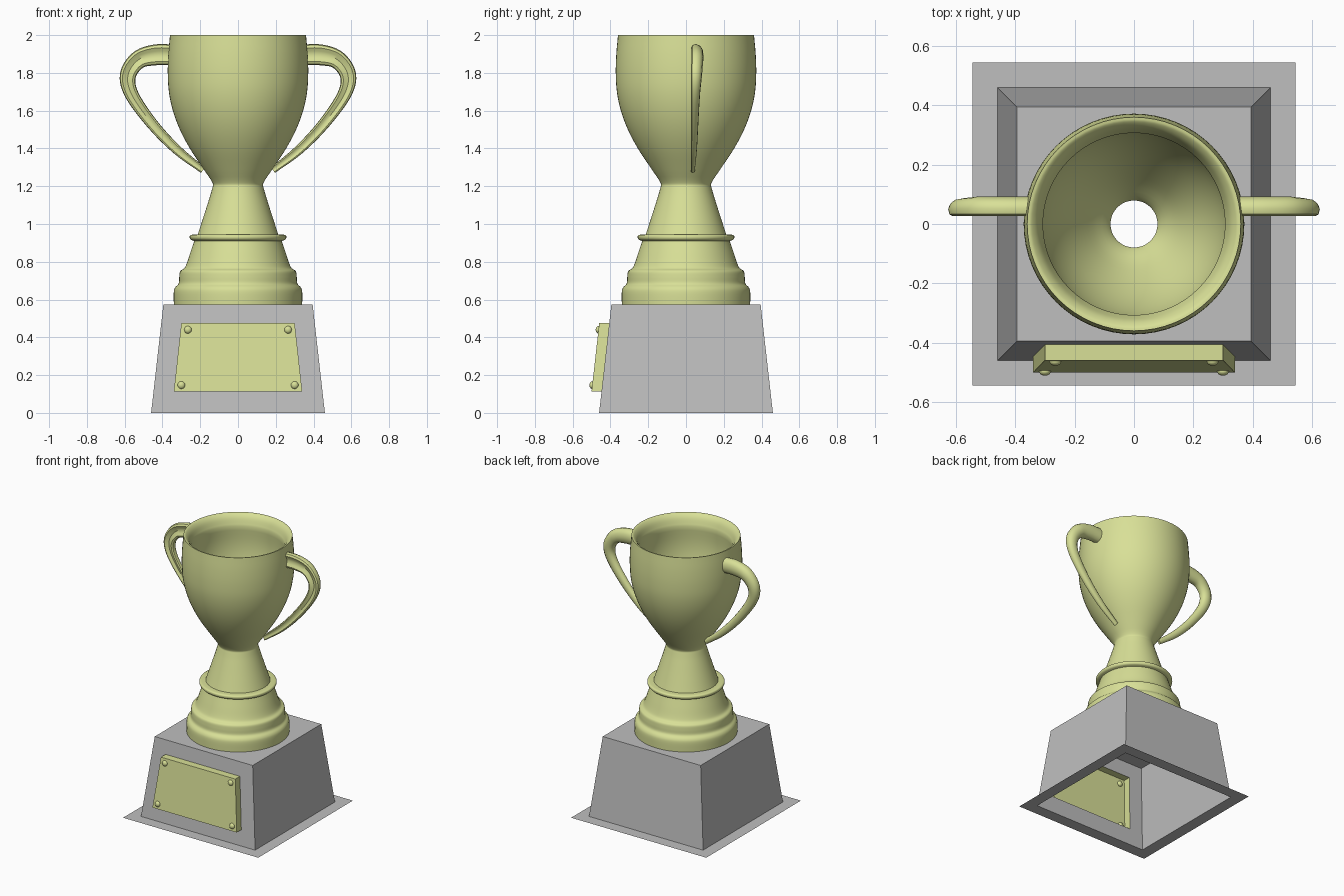
import bpy, bmesh, math
from mathutils import Vector

if "Cube" in bpy.data.objects:
    bpy.data.objects.remove(bpy.data.objects["Cube"])


def material(name, rgb):
    m = bpy.data.materials.new(name)
    m.diffuse_color = (*rgb, 1)
    m.use_nodes = True
    m.node_tree.nodes["Principled BSDF"].inputs["Base Color"].default_value = m.diffuse_color
    return m


GOLD = material("pale_gold", (0.69, 0.745, 0.31))
GREY = material("plinth_grey", (0.52, 0.52, 0.52))


def finish(name, bm, mat, smooth=False):
    me = bpy.data.meshes.new(name)
    bm.to_mesh(me)
    bm.free()
    ob = bpy.data.objects.new(name, me)
    bpy.context.collection.objects.link(ob)
    me.materials.append(mat)
    if smooth:
        bpy.ops.object.select_all(action='DESELECT')
        ob.select_set(True)
        bpy.context.view_layer.objects.active = ob
        bpy.ops.object.shade_smooth_by_angle(angle=math.radians(40))
    return ob


def spline(points, n):
    """Catmull-Rom curve through the points, n steps per span."""
    p = [Vector(q) for q in points]
    p = [2 * p[0] - p[1]] + p + [2 * p[-1] - p[-2]]
    out = []
    for i in range(1, len(p) - 2):
        a, b, c, d = p[i - 1:i + 3]
        for k in range(n):
            t = k / n
            out.append(0.5 * (2 * b + (c - a) * t + (2 * a - 5 * b + 4 * c - d) * t * t
                              + (3 * b - a - 3 * c + d) * t ** 3))
    return out + [p[-2]]


def face(bm, pts, direction):
    """Flat face wound so that it looks towards direction."""
    f = bm.faces.new([bm.verts.new(p) for p in pts])
    f.normal_update()
    if f.normal.dot(Vector(direction)) < 0:
        f.normal_flip()


def square(h, z):
    return [Vector((x * h, y * h, z)) for x, y in ((-1, -1), (1, -1), (1, 1), (-1, 1))]


# Plinth: tapered shell, open below, with a thin flange on the ground
H, B, T = 0.575, 0.46, 0.395
wall_y = lambda z: -(B - (B - T) * z / H)
hole = [Vector((x, wall_y(z), z)) for x, z in
        ((-0.34, 0.112), (0.34, 0.112), (0.30, 0.475), (-0.30, 0.475))]
bm = bmesh.new()
low, top, flange = square(B, 0), square(T, H), square(0.545, 0)
dirs = [(0, -1, 0), (1, 0, 0), (0, 1, 0), (-1, 0, 0)]
front = [low[0], low[1], top[1], top[0]]
for i in range(4):
    j = (i + 1) % 4
    face(bm, [flange[i], flange[j], low[j], low[i]], (0, 0, 1))
    if i:
        face(bm, [low[i], low[j], top[j], top[i]], dirs[i])
    # front wall frames the plaque opening
    face(bm, [front[i], front[j], hole[j], hole[i]], dirs[0])
# top plate with a round opening under the cup
N = 32
for i in range(N):
    ring = []
    for k in (i, i + 1):
        c, s = math.cos(2 * math.pi * k / N), math.sin(2 * math.pi * k / N)
        m = T / max(abs(c), abs(s))
        ring.append((Vector((c * m, s * m, H)), Vector((c * 0.29, s * 0.29, H))))
    face(bm, [ring[0][0], ring[1][0], ring[1][1], ring[0][1]], (0, 0, 1))
bmesh.ops.remove_doubles(bm, verts=bm.verts, dist=1e-5)
finish("plinth", bm, GREY)

# Plaque: raised panel with open back
bm = bmesh.new()
raised = [p + Vector((0, -0.053, 0)) for p in hole]
face(bm, raised, (0, -1, 0))
for i, d in enumerate([(0, 0, -1), (1, 0, 0), (0, 0, 1), (-1, 0, 0)]):
    j = (i + 1) % 4
    face(bm, [hole[i], hole[j], raised[j], raised[i]], d)
bmesh.ops.remove_doubles(bm, verts=bm.verts, dist=1e-5)
finish("plaque", bm, GOLD)

# Studs at the plaque corners
for x, z in ((-0.265, 0.44), (0.265, 0.44), (-0.30, 0.147), (0.30, 0.147)):
    bm = bmesh.new()
    bmesh.ops.create_uvsphere(bm, u_segments=16, v_segments=10, radius=0.02)
    bmesh.ops.scale(bm, verts=bm.verts, vec=(1, 0.75, 1))
    bmesh.ops.translate(bm, verts=bm.verts, vec=(x, wall_y(z) - 0.053, z))
    finish("stud", bm, GOLD, True)

# Cup and stem: hollow lathe, open right through the neck
outer = [
    [(0.34, 0.575), (0.34, 0.64), (0.332, 0.665), (0.314, 0.685), (0.311, 0.72),
     (0.306, 0.75), (0.285, 0.765), (0.272, 0.79), (0.252, 0.85), (0.235, 0.90), (0.232, 0.91)],
    [(0.232, 0.91), (0.25, 0.917), (0.256, 0.93), (0.249, 0.942), (0.213, 0.945)],
    [(0.213, 0.945), (0.195, 1.0), (0.163, 1.1), (0.136, 1.19), (0.136, 1.22), (0.182, 1.29),
     (0.255, 1.4), (0.308, 1.5), (0.345, 1.6), (0.366, 1.7), (0.372, 1.8), (0.369, 1.9), (0.36, 2.0)],
]
inner = [
    [(0.36, 2.0), (0.345, 1.995), (0.325, 1.97), (0.307, 1.92)],
    [(0.307, 1.92), (0.317, 1.8), (0.312, 1.7), (0.292, 1.6), (0.257, 1.5), (0.207, 1.4),
     (0.14, 1.29), (0.086, 1.22), (0.083, 1.19), (0.115, 1.1), (0.15, 1.0), (0.17, 0.93),
     (0.2, 0.85), (0.25, 0.75), (0.28, 0.66), (0.29, 0.575)],
]
profile = []
for part in outer + inner:
    profile += spline(part, 4)[:-1]
profile.append(Vector(inner[-1][-1]))
bm = bmesh.new()
SEG = 64
rings = [[bm.verts.new((r * math.cos(2 * math.pi * k / SEG), r * math.sin(2 * math.pi * k / SEG), z))
          for k in range(SEG)] for r, z in profile]
for a, b in zip(rings, rings[1:]):
    for k in range(SEG):
        n = (k + 1) % SEG
        bm.faces.new((a[k], a[n], b[n], b[k]))
finish("cup", bm, GOLD, True)

# Handles: tapering sweep, rounded behind and grooved in front
# each path point is x, z, half width
path = [(0.33, 1.895, 0.055), (0.44, 1.895, 0.055), (0.53, 1.867, 0.048), (0.583, 1.785, 0.043),
        (0.56, 1.68, 0.036), (0.45, 1.525, 0.030), (0.32, 1.390, 0.025), (0.185, 1.285, 0.018)]
# section: across the width, and depth from front (0) to back (1)
section = [(-1, 0.4), (-0.9, 0.1), (-0.65, 0.0), (-0.35, 0.12), (0, 0.22), (0.35, 0.12), (0.65, 0.0),
           (0.9, 0.1), (1, 0.4), (0.85, 0.72), (0.5, 0.94), (0, 1.0), (-0.5, 0.94), (-0.85, 0.72)]
pts = spline(path, 6)
for side, name in ((1, "right_handle"), (-1, "left_handle")):
    bm = bmesh.new()
    rings = []
    for i, (x, z, w) in enumerate(pts):
        d = pts[min(i + 1, len(pts) - 1)] - pts[max(i - 1, 0)]
        nx, nz = Vector((-d.y, d.x)).normalized()
        depth = 0.02 + 0.045 * min(1, (w - 0.018) / 0.03)
        rings.append([bm.verts.new((side * (x + nx * u * w), 0.027 + v * depth, z + nz * u * w))
                      for u, v in section])
    for a, b in zip(rings, rings[1:]):
        for k in range(len(section)):
            n = (k + 1) % len(section)
            bm.faces.new((a[k], a[n], b[n], b[k]))
    bm.faces.new(rings[0])
    bm.faces.new(rings[-1])
    bmesh.ops.recalc_face_normals(bm, faces=bm.faces)
    finish(name, bm, GOLD, True)
